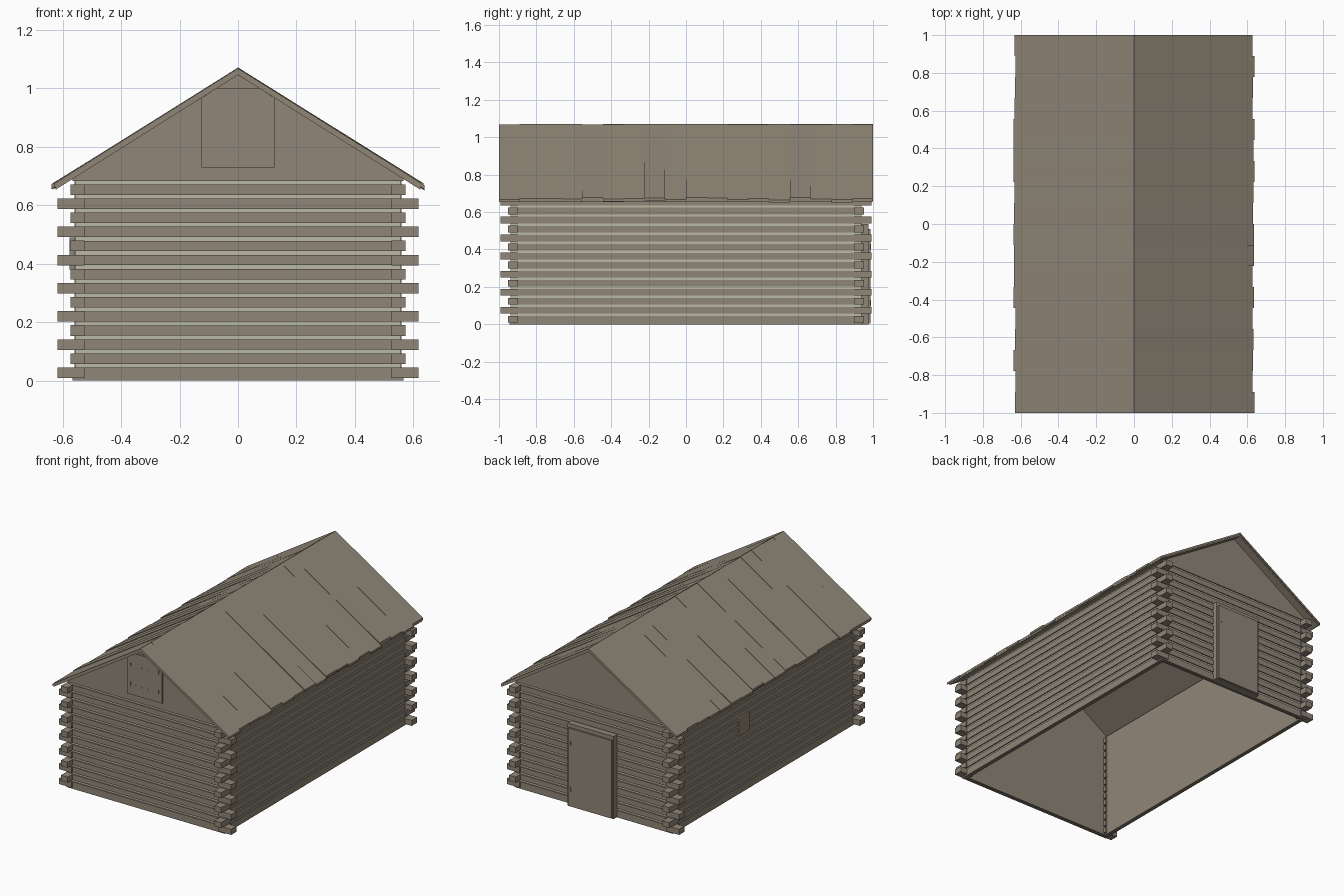
import bpy, bmesh, random
from mathutils import Vector

random.seed(4)
cube = bpy.data.objects.get("Cube")
if cube:
    bpy.data.objects.remove(cube, do_unlink=True)


def material(name, rgb):
    mat = bpy.data.materials.new(name)
    mat.use_nodes = True
    mat.diffuse_color = (*rgb, 1)
    mat.node_tree.nodes["Principled BSDF"].inputs["Base Color"].default_value = (*rgb, 1)
    return mat


WOOD = material("weathered wood", (0.28, 0.24, 0.185))
CHINK = material("pale chinking", (0.50, 0.48, 0.38))


class Part:
    """Collects prisms into one mesh object."""

    def __init__(self, name, mat):
        self.name, self.mat, self.bm = name, mat, bmesh.new()

    def prism(self, profile, y0, y1):
        """Extrude an (x, z) outline along y."""
        verts = [self.bm.verts.new((x, y0, z)) for x, z in profile]
        face = self.bm.faces.new(verts)
        new = bmesh.ops.extrude_face_region(self.bm, geom=[face])["geom"]
        moved = [v for v in new if isinstance(v, bmesh.types.BMVert)]
        bmesh.ops.translate(self.bm, verts=moved, vec=Vector((0, y1 - y0, 0)))

    def box(self, x0, x1, y0, y1, z0, z1):
        self.prism([(x0, z0), (x1, z0), (x1, z1), (x0, z1)], y0, y1)

    def finish(self):
        bmesh.ops.recalc_face_normals(self.bm, faces=self.bm.faces)
        mesh = bpy.data.meshes.new(self.name)
        self.bm.to_mesh(mesh)
        self.bm.free()
        mesh.materials.append(self.mat)
        bpy.context.collection.objects.link(bpy.data.objects.new(self.name, mesh))


# Main dimensions
WX, WY = 0.567, 0.944          # outer faces of the log walls
ROWS, PITCH, GAP = 14, 0.0482, 0.013
WALL_TOP = ROWS * PITCH + 0.009
SLOPE, RIDGE = 0.629, 1.046    # underside of the roof


def roof_z(x, lift=0.0):
    return RIDGE + lift - SLOPE * abs(x)


# Inner wall lining, with the gables
lining = Part("wall_lining", WOOD)
gable_outline = [(-WX + 0.01, 0), (WX - 0.01, 0), (WX - 0.01, roof_z(WX)),
                 (0, RIDGE), (-WX + 0.01, roof_z(WX))]
for s in (-1, 1):
    lining.prism(gable_outline, s * 0.915, s * 0.927)
    lining.box(s * 0.54, s * 0.552, -0.92, 0.92, 0, WALL_TOP)
lining.finish()

gables = Part("gables", WOOD)
for s in (-1, 1):
    gables.prism([(-WX, WALL_TOP), (WX, WALL_TOP), (WX, roof_z(WX)),
                  (0, RIDGE), (-WX, roof_z(WX))], s * 0.92, s * WY)
gables.finish()

# Chinking sheets set back behind the logs
chinking = Part("chinking", CHINK)
for s in (-1, 1):
    chinking.box(-0.556, 0.556, s * 0.92, s * 0.937, 0.02, WALL_TOP)
    chinking.box(s * 0.55, s * 0.56, -0.93, 0.93, 0.02, WALL_TOP)
chinking.finish()

# Log courses and crossed corner ends
end_logs = Part("end_wall_logs", WOOD)
side_logs = Part("side_wall_logs", WOOD)
corners = Part("corner_log_ends", WOOD)
for row in range(ROWS):
    mid = 0.027 + row * PITCH
    z1 = mid + (PITCH - GAP) / 2
    z0 = z1 - PITCH + GAP if row else 0
    for s in (-1, 1):
        end_logs.box(-WX, WX, s * 0.93, s * WY, z0, z1)
        side_logs.box(s * 0.555, s * WX, -0.935, 0.935, z0, z1)
        for e in (-1, 1):
            low, high = mid - 0.018, mid + 0.018
            if row % 2 == 0:
                corners.box(s * 0.526, s * 0.617, e * 0.897, e * 0.951, low, high)
            else:
                corners.box(s * 0.526, s * 0.574, e * 0.897, e * 0.992, low, high)
for part in (end_logs, side_logs, corners):
    part.finish()

# Roof deck and uneven roof boards
deck = Part("roof_deck", WOOD)
edge = 0.625
deck.prism([(0, roof_z(0)), (edge, roof_z(edge)), (edge, roof_z(edge, 0.014)),
            (0, roof_z(0, 0.014)), (-edge, roof_z(edge, 0.014)), (-edge, roof_z(edge))],
           -0.995, 0.995)
deck.finish()

BOARDS = 18
for s, name in ((-1, "right_roof_boards"), (1, "left_roof_boards")):
    boards = Part(name, WOOD)
    for i in range(BOARDS):
        y0 = -1 + 2 * i / BOARDS
        length = random.uniform(0.626, 0.639)
        top, foot = random.uniform(0.022, 0.026), random.uniform(0.02, 0.029)
        boards.prism([(0, roof_z(0, top)), (s * length, roof_z(length, foot)),
                      (s * length, roof_z(length, foot - 0.014)), (0, roof_z(0, 0.01))],
                     y0, y0 + 2 / BOARDS)
    boards.finish()

# Loft hatch in the front gable, with hinge straps and nails
hatch = Part("loft_hatch", WOOD)
hatch.prism([(-0.125, 0.73), (0.125, 0.73), (0.125, 0.967), (0.073, 1.0),
             (-0.073, 1.0), (-0.125, 0.967)], -WY - 0.012, -WY + 0.004)
hatch.finish()
nails = Part("hatch_nails", WOOD)
for z in (0.80, 0.925):
    for s in (-1, 1):
        nails.box(s * 0.099, s * 0.102, -WY - 0.014, -WY - 0.01, z - 0.012, z + 0.012)
        for x in (0.02, 0.06):
            nails.box(s * x, s * (x + 0.004), -WY - 0.014, -WY - 0.01, z - 0.008, z - 0.004)
nails.finish()

# Back door in its frame
frame = Part("door_frame", WOOD)
frame.box(-0.165, 0.165, WY - 0.01, WY + 0.032, 0, 0.535)
frame.finish()
door = Part("back_door", WOOD)
door.box(-0.155, 0.155, WY + 0.03, WY + 0.042, 0.005, 0.51)
door.finish()
hinges = Part("door_hinges", WOOD)
for z in (0.10, 0.40):
    hinges.box(0.135, 0.141, WY + 0.04, WY + 0.046, z, z + 0.03)
hinges.finish()

# Small shutter on the right wall
shutter = Part("side_shutter", WOOD)
shutter.box(-WX - 0.01, -WX + 0.012, 0.17, 0.28, 0.38, 0.49)
shutter.finish()
